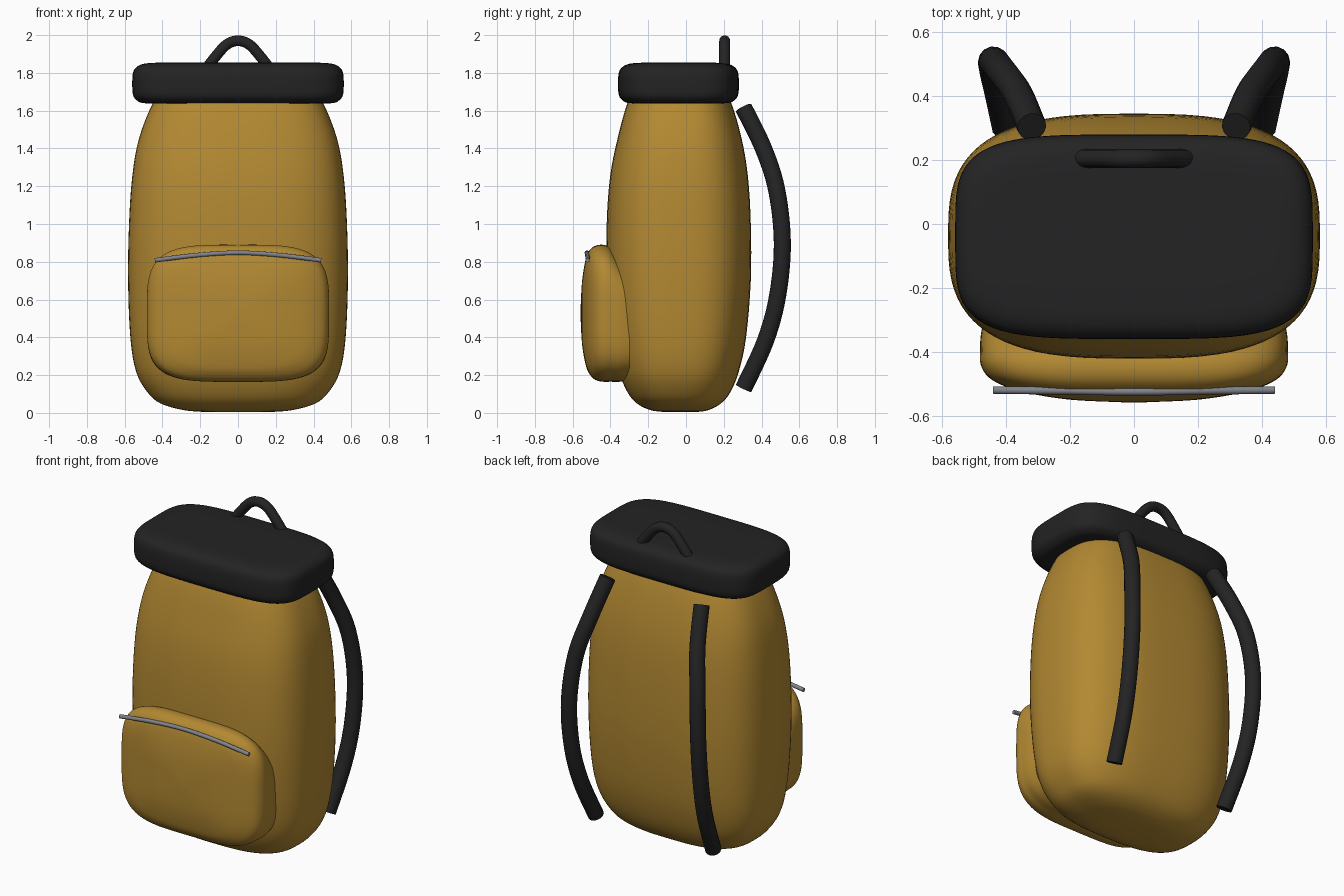
import bpy, bmesh, math
from mathutils import Vector

if "Cube" in bpy.data.objects:
    bpy.data.objects.remove(bpy.data.objects["Cube"], do_unlink=True)


def make_material(name, color):
    mat = bpy.data.materials.new(name)
    mat.use_nodes = True
    mat.diffuse_color = (*color, 1)
    mat.node_tree.nodes["Principled BSDF"].inputs["Base Color"].default_value = (*color, 1)
    return mat


ochre = make_material("ochre canvas", (0.45, 0.25, 0.032))
black = make_material("black webbing", (0.017, 0.017, 0.017))
steel = make_material("grey zip metal", (0.22, 0.23, 0.26))


def smooth_rows(rows, steps=4):
    """Catmull-Rom interpolation of a list of section rows."""
    pts = [Vector(r) for r in rows]
    out = []
    for i in range(len(pts) - 1):
        p0, p1, p2, p3 = pts[max(i - 1, 0)], pts[i], pts[i + 1], pts[min(i + 2, len(pts) - 1)]
        for s in range(steps):
            t = s / steps
            out.append(p1 + (p2 - p0) * (t / 2)
                       + (2 * p0 - 5 * p1 + 4 * p2 - p3) * (t * t / 2)
                       + (3 * p1 - p0 - 3 * p2 + p3) * (t ** 3 / 2))
    return out + [pts[-1]]


def loft(name, rows, power, mat, place, segments=80):
    """Skin rounded-rectangle sections; a row is level, half width, low edge, high edge."""
    bm = bmesh.new()
    rings = []
    for level, half, low, high in smooth_rows(rows):
        ring = []
        for k in range(segments):
            a = 2 * math.pi * k / segments
            c, s = math.cos(a), math.sin(a)
            u = math.copysign(abs(c) ** (2 / power), c) * half
            v = math.copysign(abs(s) ** (2 / power), s) * (high - low) / 2 + (low + high) / 2
            ring.append(bm.verts.new(place(u, v, level)))
        rings.append(ring)
    for lower, upper in zip(rings, rings[1:]):
        for k in range(segments):
            n = (k + 1) % segments
            bm.faces.new((lower[k], lower[n], upper[n], upper[k]))
    bm.faces.new(rings[0])
    bm.faces.new(rings[-1])
    bmesh.ops.recalc_face_normals(bm, faces=bm.faces)
    mesh = bpy.data.meshes.new(name)
    bm.to_mesh(mesh)
    bm.free()
    mesh.materials.append(mat)
    obj = bpy.data.objects.new(name, mesh)
    bpy.context.collection.objects.link(obj)
    bpy.ops.object.select_all(action="DESELECT")
    obj.select_set(True)
    bpy.context.view_layer.objects.active = obj
    bpy.ops.object.shade_smooth_by_angle(angle=math.radians(50))
    return obj


def tube(name, points, radius, mat):
    """Round cord through the given points, with closed ends."""
    curve = bpy.data.curves.new(name, "CURVE")
    curve.dimensions = "3D"
    curve.bevel_depth = radius
    curve.bevel_resolution = 5
    curve.use_fill_caps = True
    path = smooth_rows(points, 6)
    spline = curve.splines.new("POLY")
    spline.points.add(len(path) - 1)
    for point, co in zip(spline.points, path):
        point.co = (*co, 1)
    spline.use_smooth = True
    curve.materials.append(mat)
    obj = bpy.data.objects.new(name, curve)
    bpy.context.collection.objects.link(obj)
    return obj


def upright(u, v, level):
    return (u, v, level)


def forward(u, v, level):
    return (u, level, v)


# Main bag, rising from a rounded base to a narrower neck
loft("main_bag", [
    (0.005, 0.18, -0.12, 0.06), (0.015, 0.29, -0.19, 0.12),
    (0.05, 0.41, -0.26, 0.185), (0.11, 0.48, -0.31, 0.235),
    (0.22, 0.54, -0.355, 0.28), (0.4, 0.57, -0.39, 0.318),
    (0.7, 0.582, -0.418, 0.343), (1.0, 0.577, -0.42, 0.343),
    (1.25, 0.56, -0.402, 0.328), (1.45, 0.525, -0.363, 0.295),
    (1.64, 0.45, -0.31, 0.24), (1.75, 0.36, -0.25, 0.18),
], 2.9, ochre, upright)

# Padded lid with rounded rims
lid_profile = [(1.637, 0.12), (1.64, 0.06), (1.65, 0.03), (1.68, 0.005), (1.74, 0),
               (1.8, 0.004), (1.83, 0.022), (1.848, 0.06), (1.854, 0.13), (1.856, 0.26)]
loft("lid", [(z, 0.56 - inset, -0.36 + inset, 0.28 - inset) for z, inset in lid_profile],
     4.1, black, upright)

# Front pocket, domed towards the front
loft("front_pocket", [
    (-0.3, 0.47, 0.175, 0.78), (-0.35, 0.48, 0.165, 0.825),
    (-0.4, 0.482, 0.165, 0.875), (-0.44, 0.48, 0.165, 0.89),
    (-0.48, 0.455, 0.175, 0.885), (-0.51, 0.4, 0.205, 0.862),
    (-0.53, 0.33, 0.25, 0.82), (-0.55, 0.2, 0.36, 0.7),
    (-0.558, 0.04, 0.5, 0.56),
], 3.9, ochre, forward)

# Zip across the pocket top
tube("pocket_zip", [(-0.44, -0.52, 0.808), (-0.22, -0.522, 0.835), (0, -0.525, 0.848),
                    (0.22, -0.522, 0.835), (0.44, -0.52, 0.808)], 0.012, steel)

# Carrying loop on the lid
tube("top_handle", [(-0.17, 0.205, 1.82), (-0.12, 0.205, 1.885), (-0.06, 0.205, 1.95),
                    (0, 0.205, 1.97), (0.06, 0.205, 1.95), (0.12, 0.205, 1.885),
                    (0.17, 0.205, 1.82)], 0.029, black)

# Shoulder straps bowing out behind the back
for side, label in ((1, "left"), (-1, "right")):
    tube(f"{label}_shoulder_strap", [
        (side * 0.32, 0.305, 1.615), (side * 0.365, 0.41, 1.4), (side * 0.415, 0.48, 1.18),
        (side * 0.44, 0.51, 0.9), (side * 0.44, 0.485, 0.62), (side * 0.425, 0.42, 0.38),
        (side * 0.4, 0.305, 0.13)], 0.046, black)
